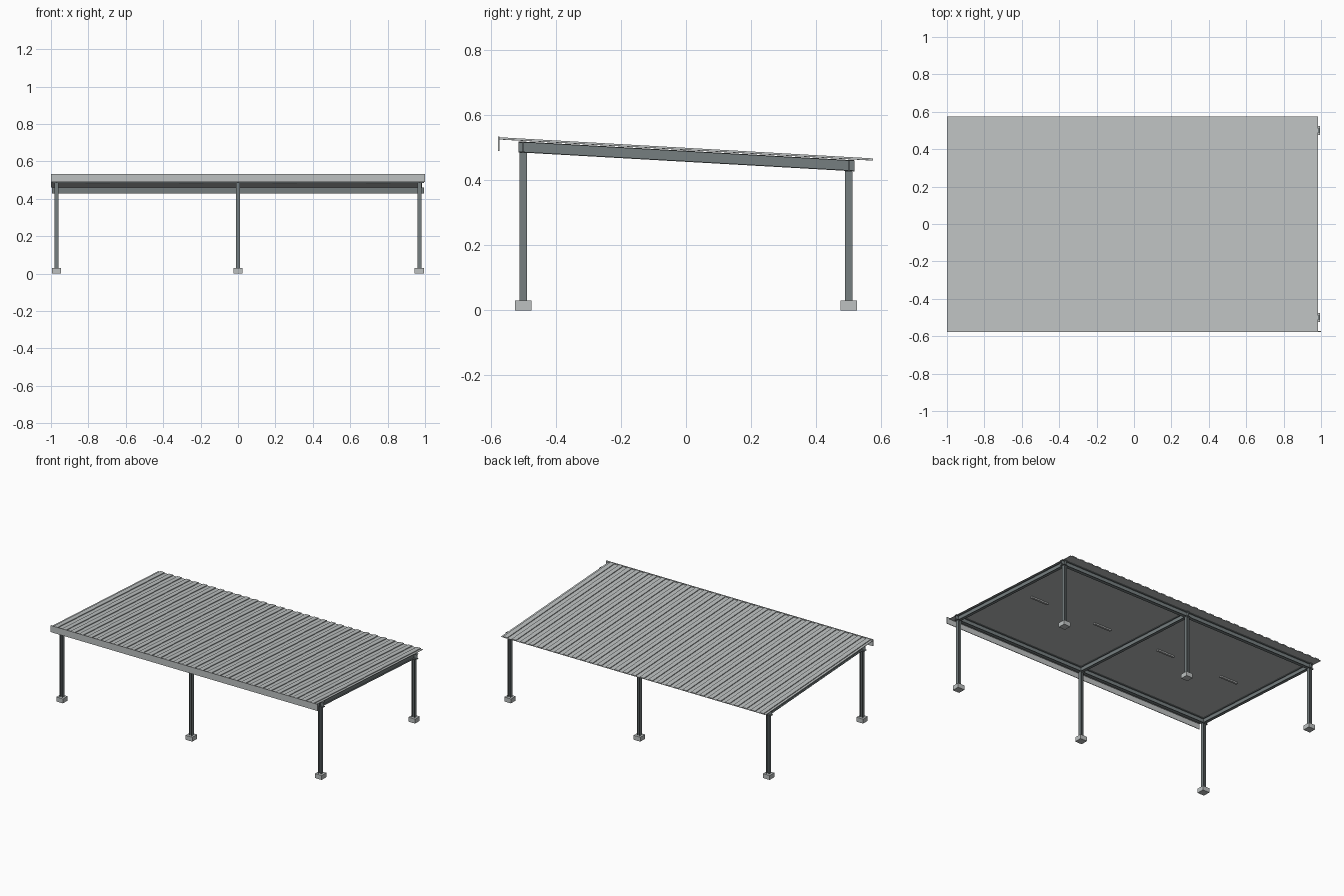
import bpy, bmesh, math
from mathutils import Vector

cube = bpy.data.objects.get("Cube")
if cube:
    bpy.data.objects.remove(cube, do_unlink=True)


def material(name, color):
    m = bpy.data.materials.new(name)
    m.use_nodes = True
    m.diffuse_color = (*color, 1)
    m.node_tree.nodes["Principled BSDF"].inputs["Base Color"].default_value = (*color, 1)
    return m


SHEET = material("light grey sheet", (0.51, 0.535, 0.535))
STEEL = material("dark grey steel", (0.18, 0.21, 0.215))
CONCRETE = material("pale concrete", (0.51, 0.535, 0.535))
LAMP = material("lamp grey", (0.45, 0.46, 0.46))

HALF_X, HALF_Y = 0.97, 0.5      # column grid
SLOPE = -0.0565                 # roof fall towards the back
ROOF_Z = 0.492                  # roof underside at y = 0
BEAM_W, BEAM_H, PLATE = 0.023, 0.034, 0.003


def under(y):
    return ROOF_Z + SLOPE * y


def finish(name, bm, mat):
    bmesh.ops.recalc_face_normals(bm, faces=bm.faces)
    mesh = bpy.data.meshes.new(name)
    bm.to_mesh(mesh)
    bm.free()
    mesh.materials.append(mat)
    ob = bpy.data.objects.new(name, mesh)
    bpy.context.collection.objects.link(ob)
    return ob


def extrude(name, outline, start, end, side, up, mat):
    """Sweep a 2D outline (side, up) straight from start to end."""
    start, end, side, up = map(Vector, (start, end, side, up))
    bm = bmesh.new()
    face = bm.faces.new([bm.verts.new(start + side * a + up * b) for a, b in outline])
    geom = bmesh.ops.extrude_face_region(bm, geom=[face])["geom"]
    verts = [g for g in geom if isinstance(g, bmesh.types.BMVert)]
    bmesh.ops.translate(bm, verts=verts, vec=end - start)
    return finish(name, bm, mat)


def i_section(w, h, t):
    a, b, c = w / 2, h / 2, t / 2
    right = [(a, -b), (a, t - b), (c, t - b), (c, b - t), (a, b - t), (a, b)]
    return right + [(-x, y) for x, y in reversed(right)]


def box(name, center, size, mat):
    w, d = size[0] / 2, size[1] / 2
    x, y, z = center
    return extrude(name, [(-w, -d), (w, -d), (w, d), (-w, d)],
                   (x, y, z - size[2] / 2), (x, y, z + size[2] / 2),
                   (1, 0, 0), (0, 1, 0), mat)


# Columns on footings
for row, y in (("front", -HALF_Y), ("back", HALF_Y)):
    for place, x in (("right", -HALF_X), ("middle", 0), ("left", HALF_X)):
        box(f"{row}_{place}_footing", (x, y, 0.015), (0.05, 0.05, 0.03), CONCRETE)
        extrude(f"{row}_{place}_column", i_section(BEAM_W, 0.021, PLATE),
                (x, y, 0.03), (x, y, under(y) - BEAM_H),
                (0, 1, 0), (1, 0, 0), STEEL)

# Long beams over each row of columns
for row, y in (("front", -HALF_Y), ("back", HALF_Y)):
    z = under(y) - 0.003 - BEAM_H / 2
    extrude(f"{row}_beam", i_section(BEAM_W, BEAM_H, PLATE),
            (-0.995, y, z), (0.995, y, z), (0, 1, 0), (0, 0, 1), STEEL)

# Sloping rafters
for place, x in (("right", -HALF_X), ("middle", 0), ("left", HALF_X)):
    drop = 0.002 + BEAM_H / 2
    extrude(f"{place}_rafter", i_section(0.02, BEAM_H, PLATE),
            (x, -0.515, under(-0.515) - drop), (x, 0.517, under(0.517) - drop),
            (1, 0, 0), (0, 0, 1), STEEL)

# Ribbed roof sheet with a flat underside
RIBS, X0, X1 = 31, -1.0, 0.985
pitch = (X1 - X0) / RIBS
outline = [(X1, 0), (X0, 0)]
for i in range(RIBS):
    x = X0 + i * pitch
    for part, height in ((0.0, 0.002), (0.25, 0.002), (0.25, 0.007),
                         (0.75, 0.007), (0.75, 0.002)):
        outline.append((x + part * pitch, height))
outline.append((X1, 0.002))
extrude("roof_sheet", outline, (0, -0.573, under(-0.573)), (0, 0.575, under(0.575)),
        (1, 0, 0), (0, 0, 1), SHEET)

# Front fascia
box("front_fascia", (0, -0.575, 0.511), (2.0, 0.004, 0.045), SHEET)

# Strip lamps under the roof
for i in range(4):
    x = -0.75 + 0.5 * i
    box(f"strip_lamp_{i + 1}", (x, 0, ROOF_Z - 0.005), (0.13, 0.014, 0.01), LAMP)
